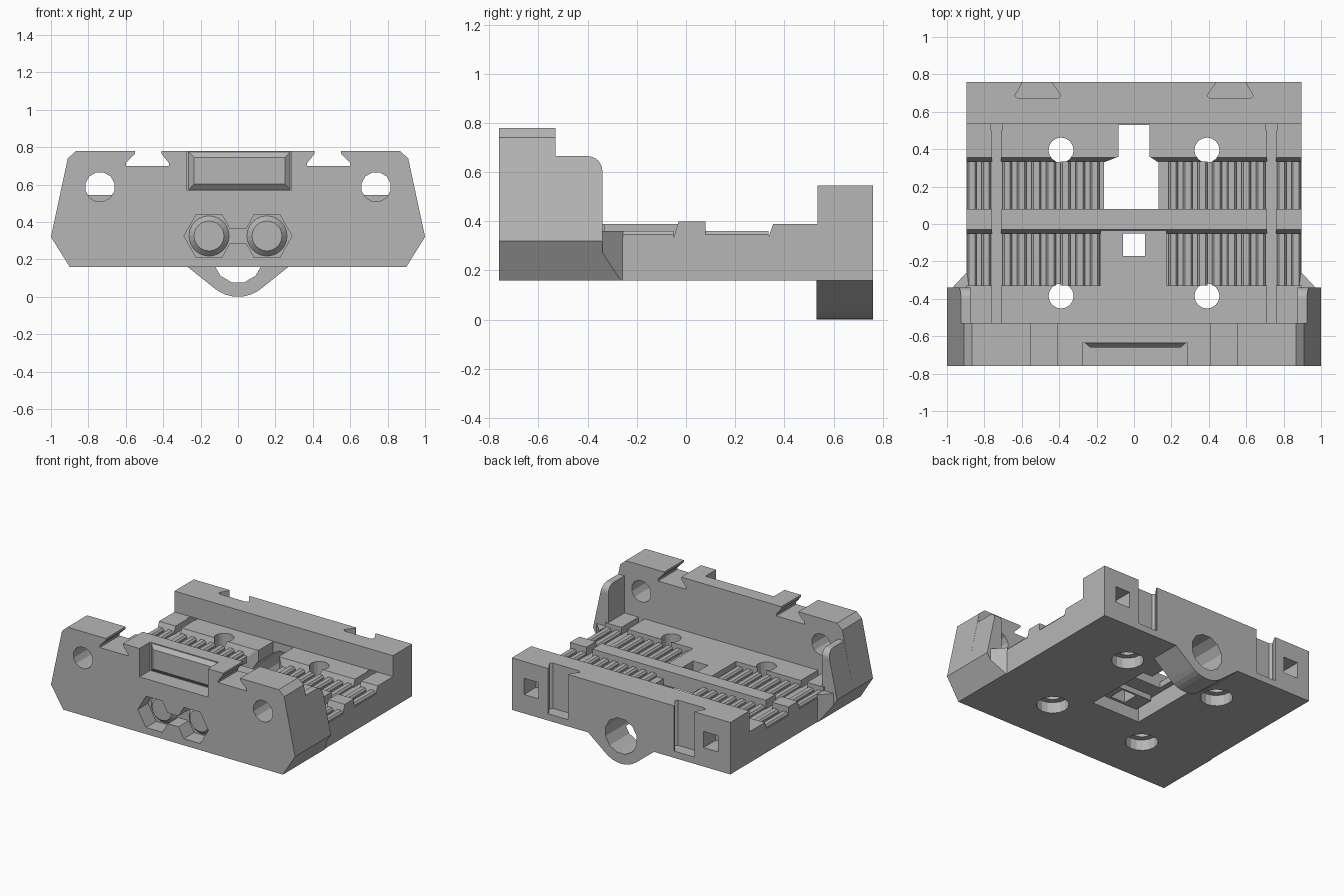
import bpy, bmesh, math

if "Cube" in bpy.data.objects:
    bpy.data.objects.remove(bpy.data.objects["Cube"], do_unlink=True)

grey = bpy.data.materials.new("plain_grey")
grey.use_nodes = True
colour = (0.47, 0.47, 0.47, 1)
grey.diffuse_color = colour
grey.node_tree.nodes["Principled BSDF"].inputs["Base Color"].default_value = colour


def prism(name, pts, axis, a, b, end_pts=None):
    """Extrude a profile along an axis; end_pts gives a different far outline."""
    place = {"x": lambda p, d: (d, p[0], p[1]),
             "y": lambda p, d: (p[0], d, p[1]),
             "z": lambda p, d: (p[0], p[1], d)}[axis]
    bm = bmesh.new()
    near = [bm.verts.new(place(p, a)) for p in pts]
    far = [bm.verts.new(place(p, b)) for p in (end_pts or pts)]
    bm.faces.new(near)
    bm.faces.new(far[::-1])
    n = len(near)
    for i in range(n):
        j = (i + 1) % n
        bm.faces.new((near[i], near[j], far[j], far[i]))
    bmesh.ops.recalc_face_normals(bm, faces=bm.faces)
    mesh = bpy.data.meshes.new(name)
    bm.to_mesh(mesh)
    bm.free()
    mesh.materials.append(grey)
    ob = bpy.data.objects.new(name, mesh)
    bpy.context.scene.collection.objects.link(ob)
    return ob


def rect(u0, u1, v0, v1):
    return [(u0, v0), (u1, v0), (u1, v1), (u0, v1)]


def ring(u, v, r, n, turn=0.0):
    return [(u + r * math.cos(turn + 2 * math.pi * i / n),
             v + r * math.sin(turn + 2 * math.pi * i / n)) for i in range(n)]


def flip(pts, s):
    return [(s * u, v) for u, v in pts]


def cut(targets, cutter, operation="DIFFERENCE"):
    """Apply a boolean to each target, then discard the cutter."""
    cutter.hide_render = True
    for ob in targets:
        mod = ob.modifiers.new("cut", "BOOLEAN")
        mod.operation = operation
        mod.solver = "EXACT"
        mod.object = cutter
        bpy.context.view_layer.objects.active = ob
        bpy.ops.object.modifier_apply(modifier=mod.name)
    bpy.data.objects.remove(cutter, do_unlink=True)


# Carriage bed and rear wall
TOP, VALLEY, RIDGE, BASE = 0.39, 0.335, 0.36, 0.16
bed = prism("carriage_bed", [
    (-0.55, BASE), (0.76, BASE), (0.76, 0.545), (0.535, 0.545), (0.535, TOP),
    (0.355, TOP), (0.335, VALLEY), (0.08, VALLEY), (0.08, 0.4), (-0.03, 0.4),
    (-0.05, VALLEY), (-0.33, VALLEY), (-0.33, TOP), (-0.55, TOP)],
    "x", -0.895, 0.895)

# Raised centre pad
pad = prism("centre_pad", rect(-0.18, 0.175, -0.34, -0.035), "z", 0.25, TOP)

# Rear bearing boss
arc = [(0.2 * math.cos(math.radians(t)), 0.2 + 0.2 * math.sin(math.radians(t)))
       for t in range(230, 311, 10)]
boss = prism("rear_boss", [(-0.27, 0.17), (-0.27, BASE)] + arc +
             [(0.27, BASE), (0.27, 0.17)], "y", 0.53, 0.76)
cut([bed, boss], prism("bore", ring(0, 0.205, 0.132, 12, math.pi / 12), "y", 0.3, 0.8))

# Central openings and underside cavity
cut([bed], prism("cavity", rect(-0.2, 0.2, -0.19, 0.335), "z", 0.1, 0.29))
cut([bed], prism("opening", [(-0.16, 0.08), (0.13, 0.08), (0.13, 0.33), (0.083, 0.36),
                             (0.083, 0.53), (-0.083, 0.53), (-0.083, 0.36),
                             (-0.16, 0.33)], "z", 0.1, 0.5))
cut([bed, pad], prism("window", rect(-0.06, 0.06, -0.17, -0.05), "z", 0.1, 0.5))

for s in (-1, 1):
    # Long groove beside the belt rows
    cut([bed], prism("groove", flip(rect(0.71, 0.76, -0.53, 0.533), s), "z", VALLEY, 0.5))
    # Screw holes with wide seats below
    for y in (0.395, -0.385):
        cut([bed], prism("screw", ring(s * 0.39, y, 0.067, 16), "z", 0.1, 0.5))
        cut([bed], prism("seat", ring(s * 0.39, y, 0.11, 16), "z", 0.1, 0.24))
    # Dovetail slots and square sockets in the rear wall
    cut([bed], prism("rear_slot", flip([(0.435, 0.77), (0.435, 0.75), (0.39, 0.685),
                                        (0.405, 0.67), (0.62, 0.67), (0.638, 0.685),
                                        (0.6, 0.75), (0.6, 0.77)], s), "z", 0.21, 0.6))
    cut([bed], prism("socket", rect(s * 0.735 - 0.06, s * 0.735 + 0.06, 0.3, 0.42),
                     "y", 0.62, 0.8))
    cut([bed], prism("socket_end", rect(s * 0.735 - 0.03, s * 0.735 + 0.03, 0.33, 0.39),
                     "y", 0.5, 0.7))

# Belt teeth in two rows
PITCH, W = 0.078, 0.026
for s, side in ((-1, "right"), (1, "left")):
    for row, y0, y1 in (("rear", 0.08, 0.335), ("front", -0.33, -0.05)):
        centres = [0.21 + PITCH * i for i in range(7)] + [0.79, 0.867]
        for i, x in enumerate(centres):
            c = s * x
            prism(f"{row}_{side}_tooth_{i + 1}",
                  [(c - W, VALLEY - 0.01), (c - W, VALLEY + 0.012), (c - W * 0.6, RIDGE),
                   (c + W * 0.6, RIDGE), (c + W, VALLEY + 0.012), (c + W, VALLEY - 0.01)],
                  "y", y0, y1)

# Front plate with top dovetails
half = [(0.9, BASE), (1.0, 0.32), (0.91, 0.74), (0.865, 0.78), (0.55, 0.78),
        (0.55, 0.765), (0.6, 0.715), (0.6, 0.7), (0.37, 0.7), (0.37, 0.715),
        (0.41, 0.765), (0.41, 0.78)]
plate = prism("front_plate", half + flip(half, -1)[::-1], "y", -0.76, -0.53)

# Label recess with a raised bevelled panel
cut([plate], prism("recess", rect(-0.275, 0.285, 0.57, 0.9), "y", -0.8, -0.635))
prism("raised_panel", rect(-0.265, 0.28, 0.572, 0.775), "y", -0.634, -0.66,
      rect(-0.235, 0.25, 0.602, 0.745))

# Nut pockets, link slot and conical seats
for s in (-1, 1):
    cut([plate], prism("rod_hole", ring(s * 0.738, 0.587, 0.08, 12, math.pi / 12),
                       "y", -0.8, -0.5))
    cut([plate], prism("nut_pocket", ring(s * 0.155, 0.325, 0.134, 6), "y", -0.8, -0.64))
cut([plate], prism("link_slot", rect(-0.1, 0.1, 0.285, 0.365), "y", -0.8, -0.64))
for s, side in ((-1, "right"), (1, "left")):
    prism(side + "_nut_seat", ring(s * 0.155, 0.325, 0.112, 24), "y", -0.635, -0.67,
          ring(s * 0.155, 0.325, 0.08, 24))

# Side ears and their gussets
corner = [(-0.4 + 0.06 * math.cos(math.radians(t)), 0.605 + 0.06 * math.sin(math.radians(t)))
          for t in range(0, 91, 15)]
for s, side in ((-1, "right"), (1, "left")):
    ear = prism(side + "_ear", flip([(0.875, BASE), (0.9, BASE), (1.0, 0.32),
                                     (0.925, 0.665), (0.875, 0.665)], s), "y", -0.55, -0.34)
    cut([ear], prism("ear_shape", [(-0.6, 0.1), (-0.34, 0.1)] + corner + [(-0.6, 0.665)],
                     "x", -1.1, 1.1), "INTERSECT")
    gusset = prism(side + "_gusset", flip([(0.88, -0.36), (0.975, -0.345), (0.893, -0.257)], s),
                   "z", BASE, 0.36)
    cut([gusset], prism("gusset_shape", flip([(0.8, 0.1), (0.8, 0.5), (0.96, 0.5), (1.0, 0.32),
                                              (0.9, BASE), (0.9, 0.1)], s), "y", -0.6, -0.2),
        "INTERSECT")
